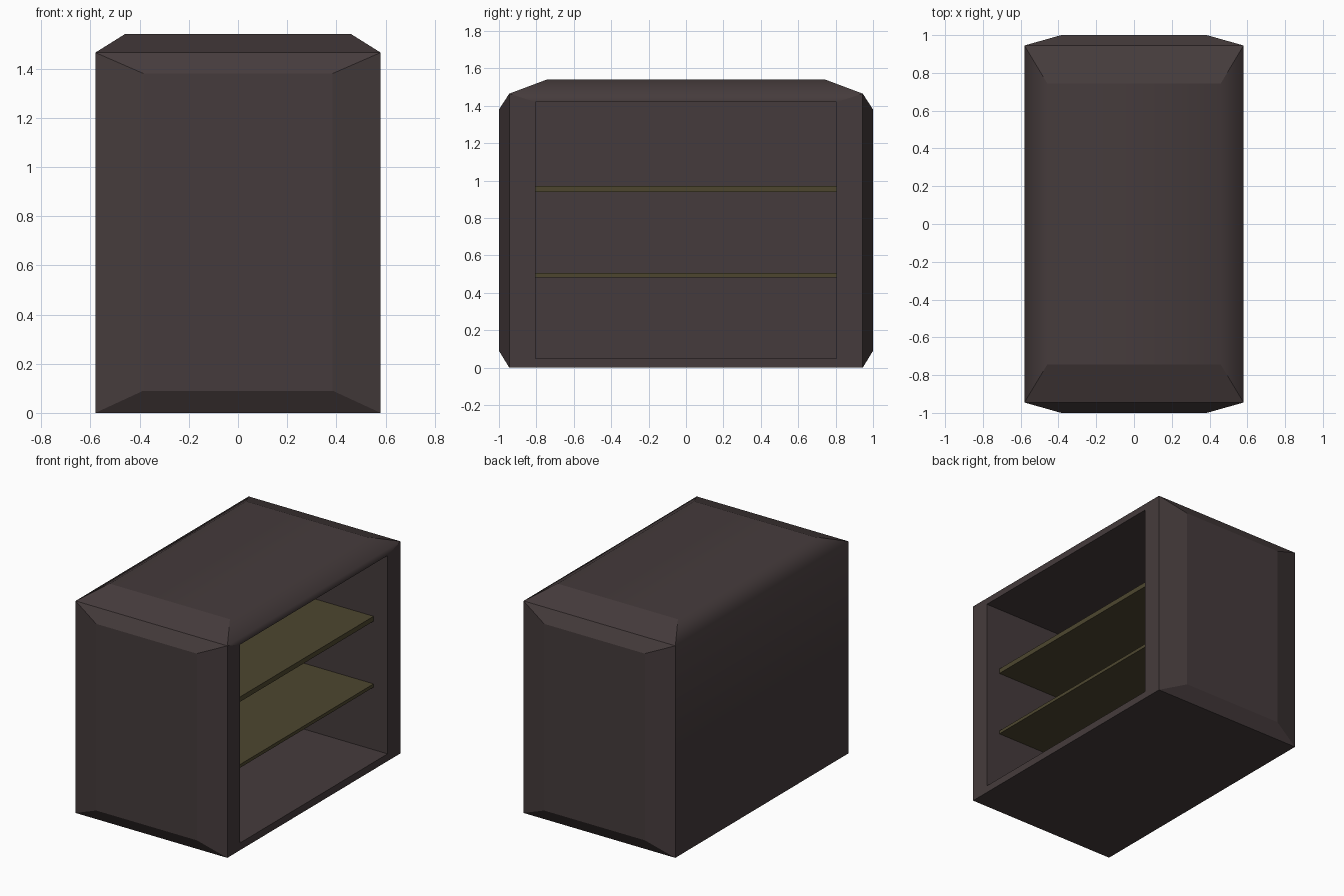
import bpy, bmesh
from mathutils import Vector

if "Cube" in bpy.data.objects:
    bpy.data.objects.remove(bpy.data.objects["Cube"])


def material(name, rgb):
    m = bpy.data.materials.new(name)
    m.diffuse_color = (*rgb, 1)
    m.use_nodes = True
    m.node_tree.nodes["Principled BSDF"].inputs["Base Color"].default_value = m.diffuse_color
    return m


def finish(bm, name, mat):
    me = bpy.data.meshes.new(name)
    bm.to_mesh(me)
    bm.free()
    me.materials.append(mat)
    ob = bpy.data.objects.new(name, me)
    bpy.context.collection.objects.link(ob)
    return ob


def box(x0, x1, y0, y1, z0, z1):
    bm = bmesh.new()
    bmesh.ops.create_cube(bm, size=1)
    for v in bm.verts:
        v.co = Vector(((x0 + x1) / 2 + v.co.x * (x1 - x0),
                       (y0 + y1) / 2 + v.co.y * (y1 - y0),
                       (z0 + z1) / 2 + v.co.z * (z1 - z0)))
    return bm


def face_towards(bm, direction):
    bm.normal_update()
    return max(bm.faces, key=lambda f: f.normal.dot(Vector(direction)))


def extrude_to(bm, face, xs, ys, zs):
    """Extrude a face and snap its corners to the given low/high limits."""
    mid = face.calc_center_median()
    new = bmesh.ops.extrude_discrete_faces(bm, faces=[face])["faces"][0]
    for v in new.verts:
        v.co = Vector([lim[v.co[i] > mid[i]] for i, lim in enumerate((xs, ys, zs))])
    return new


body_mat = material("dark_brown", (0.06, 0.044, 0.045))
shelf_mat = material("olive", (0.075, 0.062, 0.028))

# Cabinet shell with raised bevelled panels on top, front and back
bm = box(-0.58, 0.58, -0.945, 0.945, 0, 1.465)
top = face_towards(bm, (0, 0, 1))
front = face_towards(bm, (0, -1, 0))
back = face_towards(bm, (0, 1, 0))
side = face_towards(bm, (1, 0, 0))
extrude_to(bm, top, (-0.46, 0.46), (-0.745, 0.745), (1.54, 1.54))
for f, y in ((front, -1), (back, 1)):
    extrude_to(bm, f, (-0.385, 0.385), (y, y), (0.09, 1.38))

# Open compartment on the right side: rim, then recess
for x in (0.58, -0.52):
    side = extrude_to(bm, side, (x, x), (-0.805, 0.805), (0.05, 1.42))

# Only the long top edges are smooth
bm.normal_update()
for f in bm.faces:
    f.smooth = True
for e in bm.edges:
    a, b = (v.co for v in e.verts)
    e.smooth = min(a.z, b.z) > 1.46 and abs(a.y - b.y) > 1
finish(bm, "cabinet_body", body_mat)

# Shelves
for name, z0, z1 in (("lower_shelf", 0.482, 0.505), ("upper_shelf", 0.938, 0.972)):
    finish(box(-0.52, 0.473, -0.805, 0.805, z0, z1), name, shelf_mat)
